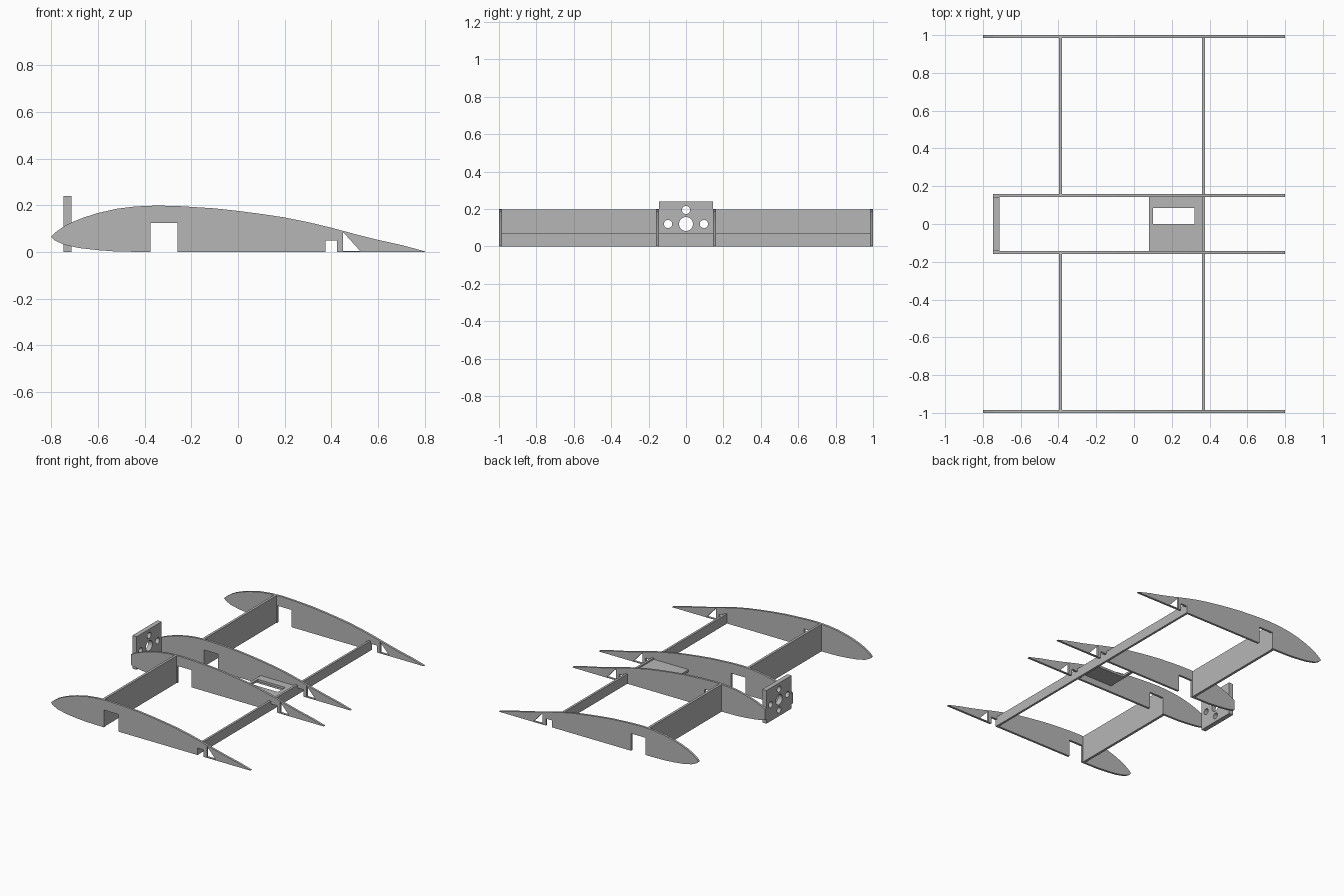
import bpy, bmesh, math
from mathutils import Matrix, Vector

if "Cube" in bpy.data.objects:
    bpy.data.objects.remove(bpy.data.objects["Cube"], do_unlink=True)

GREY = (0.47, 0.47, 0.47, 1)
grey = bpy.data.materials.new("plain grey")
grey.use_nodes = True
grey.diffuse_color = GREY
grey.node_tree.nodes["Principled BSDF"].inputs["Base Color"].default_value = GREY

# Plate orientations: local outline (u, v) and extrusion axis mapped to world
SIDE = Matrix(((1, 0, 0), (0, 0, -1), (0, 1, 0))).to_4x4()   # outline in x, z
CROSS = Matrix(((0, 0, 1), (1, 0, 0), (0, 1, 0))).to_4x4()   # outline in y, z
FLAT = Matrix.Identity(4)                                    # outline in x, y


def rect(u0, u1, v0, v1):
    return [(u0, v0), (u1, v0), (u1, v1), (u0, v1)]


def circle(u, v, r, n=32):
    return [(u + r * math.cos(2 * math.pi * i / n),
             v + r * math.sin(2 * math.pi * i / n)) for i in range(n)]


def plate(name, loops, thickness, centre, turn):
    """Cut a flat sheet: the first loop is its outline, the others are holes."""
    curve = bpy.data.curves.new(name + "_outline", 'CURVE')
    curve.dimensions = '2D'
    curve.fill_mode = 'BOTH'
    curve.extrude = thickness / 2
    for loop in loops:
        spline = curve.splines.new('POLY')
        spline.points.add(len(loop) - 1)
        for point, (u, v) in zip(spline.points, loop):
            point.co = (u, v, 0, 1)
        spline.use_cyclic_u = True
    temp = bpy.data.objects.new(name + "_outline", curve)
    bpy.context.scene.collection.objects.link(temp)
    bpy.context.view_layer.update()
    graph = bpy.context.evaluated_depsgraph_get()
    mesh = bpy.data.meshes.new_from_object(temp.evaluated_get(graph))
    bpy.data.objects.remove(temp, do_unlink=True)
    bpy.data.curves.remove(curve)

    mesh.transform(Matrix.Translation(Vector(centre)) @ turn)
    bm = bmesh.new()
    bm.from_mesh(mesh)
    bmesh.ops.remove_doubles(bm, verts=bm.verts, dist=0.0002)
    bmesh.ops.recalc_face_normals(bm, faces=bm.faces)
    for face in bm.faces:
        face.smooth = False
    bm.to_mesh(mesh)
    bm.free()
    mesh.name = name
    mesh.materials.clear()
    mesh.materials.append(grey)
    obj = bpy.data.objects.new(name, mesh)
    bpy.context.scene.collection.objects.link(obj)
    return obj


# Wing section: underside from the tail with two notches, round the nose, back over the top
FRONT = -0.747
underside = [(0.8, 0), (0.425, 0), (0.425, 0.05), (0.375, 0.05), (0.375, 0),
             (-0.26, 0), (-0.26, 0.125), (-0.375, 0.125), (-0.375, 0),
             (-0.52, 0.002), (-0.6, 0.008), (-0.68, 0.017), (FRONT, 0.032)]
nose = [(-0.785, 0.05), (-0.8, 0.065), (-0.785, 0.082)]
upper = [(FRONT, 0.109), (-0.71, 0.128), (-0.66, 0.148), (-0.6, 0.167),
         (-0.52, 0.185), (-0.44, 0.195), (-0.35, 0.199), (-0.26, 0.197),
         (-0.1, 0.187), (0, 0.176), (0.1, 0.163), (0.2, 0.148), (0.3, 0.128),
         (0.4, 0.104), (0.5, 0.077), (0.6, 0.052), (0.7, 0.03), (0.8, 0.003)]
triangle = [(0.45, 0.005), (0.523, 0.005), (0.45, 0.085)]

T = 0.016
for side, word in ((1, "back"), (-1, "front")):
    plate(word + "_outer_rib", [underside + nose + upper, triangle],
          T, (0, side * 0.992, 0), SIDE)
    plate(word + "_inner_rib", [underside + upper, triangle],
          T, (0, side * 0.152, 0), SIDE)
    # Main spar, one length for each wing panel
    ends = sorted((side * 0.16, side * 0.984))
    plate(word + "_main_spar", [rect(*ends, 0, 0.197)], 0.018, (-0.389, 0, 0), CROSS)

# Rear spar running through all the ribs
plate("rear_spar", [rect(-0.984, 0.984, 0, 0.07)], T, (0.367, 0, 0), CROSS)

# Motor mount with a shaft hole and four screw holes
screws = [circle(y, z, 0.022) for y, z in
          ((0.096, 0.12), (-0.096, 0.12), (0, 0.195), (0, 0.045))]
plate("motor_mount", [rect(-0.144, 0.144, 0, 0.24), circle(0, 0.12, 0.037)] + screws,
      0.034, (-0.73, 0, 0), CROSS)

# Equipment tray with a rectangular opening
plate("equipment_tray", [rect(0.08, 0.359, -0.144, 0.144), rect(0.1, 0.32, 0, 0.085)],
      T, (0, 0, 0.053), FLAT)
